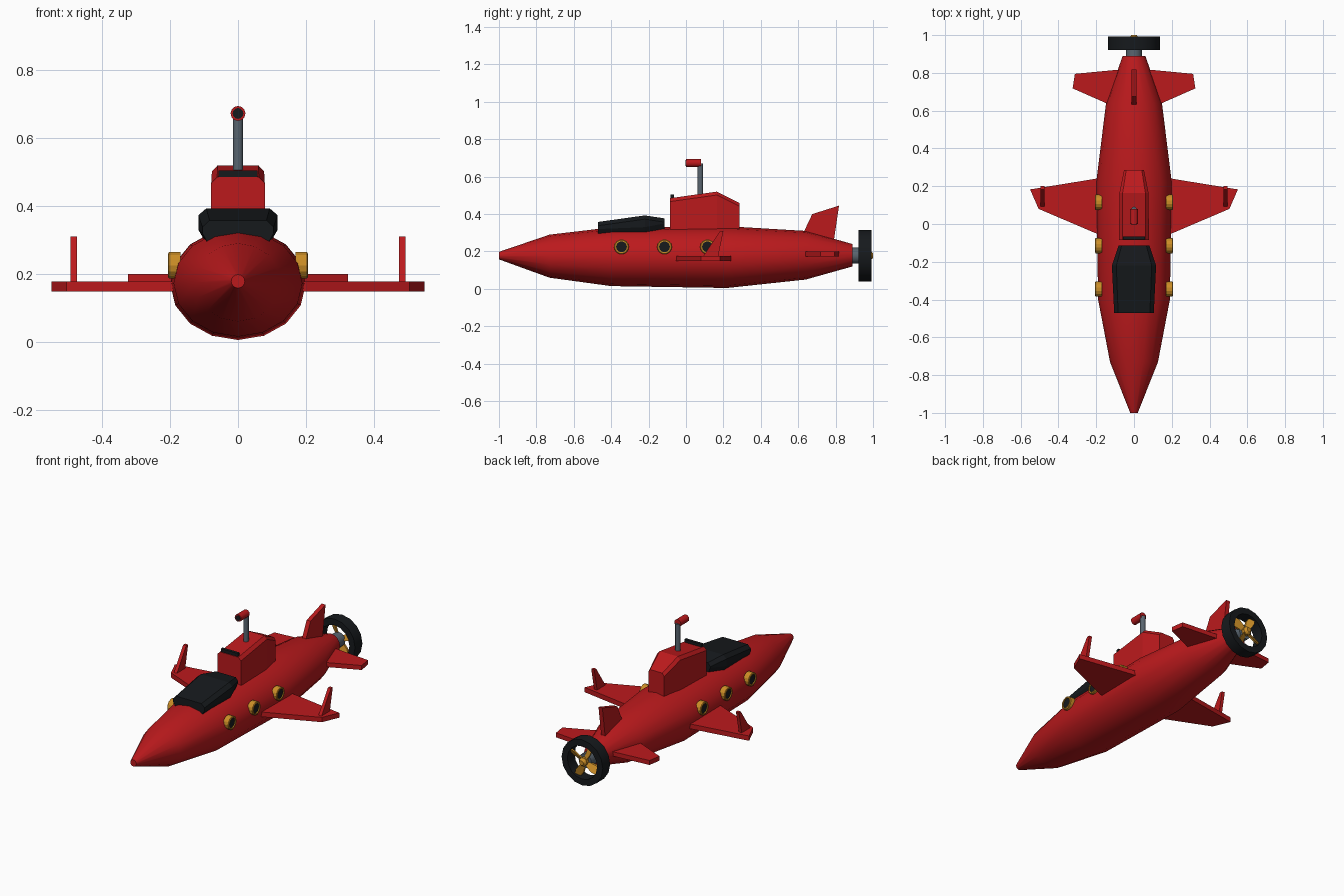
import bpy, bmesh, math
from mathutils import Vector

if "Cube" in bpy.data.objects:
    bpy.data.objects.remove(bpy.data.objects["Cube"])


def material(name, rgb):
    m = bpy.data.materials.new(name)
    m.diffuse_color = (*rgb, 1)
    m.use_nodes = True
    m.node_tree.nodes["Principled BSDF"].inputs["Base Color"].default_value = m.diffuse_color
    return m


RED = material("red_paint", (0.5, 0.01, 0.012))
BLACK = material("black", (0.008, 0.01, 0.012))
GOLD = material("gold", (0.6, 0.27, 0.02))
STEEL = material("steel", (0.1, 0.13, 0.16))


def loft(name, rings, mat, closed=False, smooth=False):
    """Skin a list of equal-length point rings; cap the ends or join them in a loop."""
    bm = bmesh.new()
    vs = [[bm.verts.new(p) for p in r] for r in rings]
    n = len(vs[0])
    pairs = list(zip(vs, vs[1:])) + ([(vs[-1], vs[0])] if closed else [])
    for a, b in pairs:
        for i in range(n):
            j = (i + 1) % n
            bm.faces.new((a[i], a[j], b[j], b[i]))
    if not closed:
        bm.faces.new(vs[0])
        bm.faces.new(vs[-1])
    bmesh.ops.recalc_face_normals(bm, faces=bm.faces)
    me = bpy.data.meshes.new(name)
    bm.to_mesh(me)
    bm.free()
    me.materials.append(mat)
    ob = bpy.data.objects.new(name, me)
    bpy.context.collection.objects.link(ob)
    if smooth:
        bpy.ops.object.select_all(action='DESELECT')
        ob.select_set(True)
        bpy.context.view_layer.objects.active = ob
        bpy.ops.object.shade_smooth_by_angle(angle=math.radians(31))
    return ob


def circle(c, rx, rz, n=16, axis='y'):
    c = Vector(c)
    pts = []
    for k in range(n):
        u, v = rx * math.cos(math.tau * k / n), rz * math.sin(math.tau * k / n)
        pts.append(c + Vector({'x': (0, u, v), 'y': (u, 0, v), 'z': (u, v, 0)}[axis]))
    return pts


def cylinder(name, a, b, r, mat, axis, n=12):
    return loft(name, [circle(a, r, r, n, axis), circle(b, r, r, n, axis)], mat, smooth=True)


def plan_slab(name, pts, z0, z1, side, mat):
    return loft(name, [[(side * x, y, z) for x, y in pts] for z in (z0, z1)], mat)


def upright_slab(name, pts, x, half, mat):
    return loft(name, [[(x + d, y, z) for y, z in pts] for d in (-half, half)], mat)


# Hull: y, half width, centre height, half height
hull = [(-1, .02, .178, .02), (-.73, .127, .175, .115), (-.4, .19, .172, .157),
        (.22, .2, .17, .165), (.64, .148, .18, .13), (.89, .06, .18, .06)]
loft("hull", [circle((0, y, z), rx, rz) for y, rx, z, rz in hull], RED, smooth=True)

# Canopy: y, half width, bottom, top
canopy = [(-.47, .105, .29, .358), (-.22, .117, .30, .393), (-.115, .082, .32, .377)]
loft("canopy", [[(x * w, y, z) for x, z in
                 ((-.85, b), (-1, b + .03), (-1, t - .02), (-.8, t),
                  (.8, t), (1, t - .02), (1, b + .03), (.85, b))]
                for y, w, b, t in canopy], BLACK)

# Conning tower: y, half width, top
tower = [(-.085, .079, .485), (.165, .077, .52), (.285, .053, .46)]
loft("conning_tower", [[(-w, y, .28), (-w, y, t - .018), (-w * .78, y, t),
                        (w * .78, y, t), (w, y, t - .018), (w, y, .28)]
                       for y, w, t in tower], RED)
upright_slab("tower_window", [(-.082, .48), (-.065, .48), (-.065, .505), (-.082, .505)],
             0, .057, BLACK)

# Periscope
cylinder("periscope_pole", (0, .077, .48), (0, .077, .67), .015, STEEL, 'z')
cylinder("periscope_head", (0, 0, .673), (0, .08, .673), .022, RED, 'y')
cylinder("periscope_lens", (0, -.002, .673), (0, .01, .673), .016, BLACK, 'y')

# Wings, winglets, tail planes and portholes on both sides
for s, label in ((1, "right"), (-1, "left")):
    plan_slab(label + "_wing", [(.12, -.07), (.2, -.05), (.505, .08), (.55, .183),
                                (.2, .24), (.12, .25)], .148, .177, s, RED)
    upright_slab(label + "_winglet", [(.085, .165), (.17, .165), (.2, .31), (.182, .31)],
                 s * .484, .01, RED)
    plan_slab(label + "_tail_plane", [(.08, .61), (.325, .718), (.313, .795),
                                      (.07, .818)], .172, .199, s, RED)
    for i, y in enumerate((-.345, -.115, .115)):
        z = .225
        loft(f"{label}_porthole_rim_{i}",
             [circle((s * x, y, z), r, r, 14, 'x') for x, r in
              ((.17, .04), (.203, .04), (.206, .036), (.206, .029), (.17, .029))],
             GOLD, closed=True)
        cylinder(f"{label}_porthole_glass_{i}", (s * .17, y, z), (s * .2, y, z),
                 .03, BLACK, 'x', 14)

# Tail fin
upright_slab("tail_fin", [(.63, .27), (.63, .305), (.675, .4), (.818, .445), (.785, .22)],
             0, .013, RED)

# Propeller with its ring
PZ = .178
cylinder("propeller_shaft", (0, .87, PZ), (0, .965, PZ), .043, STEEL, 'y')
loft("propeller_ring", [circle((0, y, PZ), r, r, 16) for y, r in
                        ((.922, .138), (.992, .138), (.992, .1), (.922, .1))],
     BLACK, closed=True, smooth=True)
loft("propeller_hub", [circle((0, y, PZ), r, r, 10) for y, r in
                       ((.955, .026), (.985, .026), (1.0, .014))], GOLD)
for k in range(4):
    a = math.radians(25 + 90 * k)
    out = Vector((math.cos(a), 0, math.sin(a)))
    across = Vector((-math.sin(a), .6, math.cos(a)))
    thick = Vector((0, .006, 0))
    centre = Vector((0, .968, PZ))
    blade = [centre + out * r + across * w for r, w in
             ((.015, -.01), (.07, -.02), (.104, -.014), (.104, .014), (.07, .02), (.015, .01))]
    loft(f"propeller_blade_{k}", [[p - thick for p in blade], [p + thick for p in blade]], GOLD)
